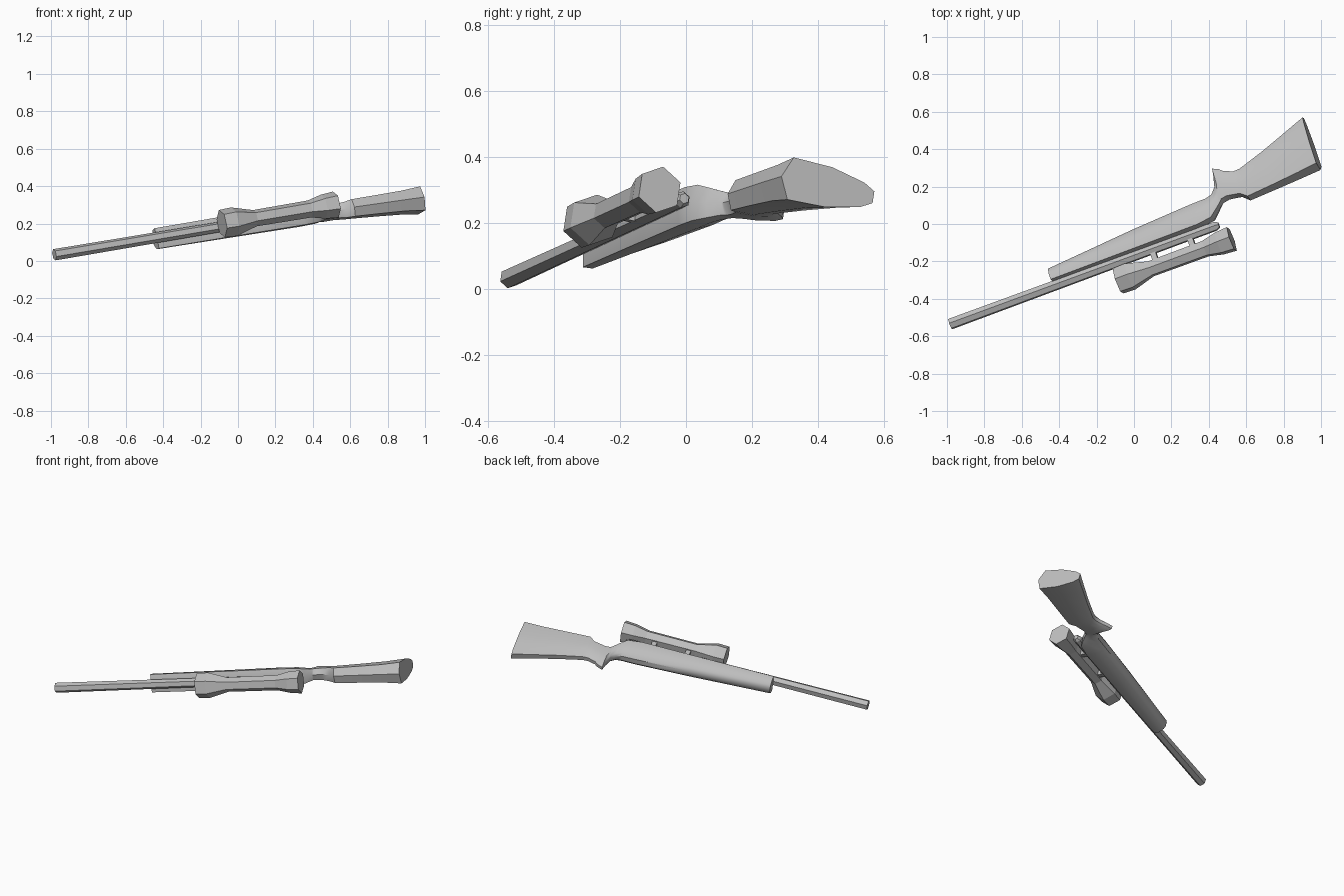
import bpy, bmesh, math
from mathutils import Vector

cube = bpy.data.objects.get("Cube")
if cube:
    bpy.data.objects.remove(cube, do_unlink=True)

# Tilted frame: along the barrel, towards the scope, and sideways
ORIGIN = Vector((-0.982, -0.535, 0.033))
ALONG = Vector((0.927, 0.342, 0.156)).normalized()
UP = Vector((0.31, -0.925, 0.21))
UP = (UP - ALONG * UP.dot(ALONG)).normalized()
SIDE = UP.cross(ALONG)

grey = bpy.data.materials.new("plain_grey")
grey.use_nodes = True
colour = (0.52, 0.52, 0.52, 1)
grey.diffuse_color = colour
grey.node_tree.nodes["Principled BSDF"].inputs["Base Color"].default_value = colour


def place(t, v, w):
    return ORIGIN + ALONG * t + UP * v + SIDE * w


def loft(name, rings, smooth=None):
    """Skin a list of equal-length rings of (t, v, w) points and cap the ends."""
    bm = bmesh.new()
    loops = [[bm.verts.new(place(*p)) for p in ring] for ring in rings]
    n = len(loops[0])
    for a, b in zip(loops, loops[1:]):
        for i in range(n):
            j = (i + 1) % n
            bm.faces.new((a[i], a[j], b[j], b[i]))
    bm.faces.new(loops[0])
    bm.faces.new(loops[-1][::-1])
    bmesh.ops.recalc_face_normals(bm, faces=bm.faces)
    mesh = bpy.data.meshes.new(name)
    bm.to_mesh(mesh)
    bm.free()
    mesh.materials.append(grey)
    obj = bpy.data.objects.new(name, mesh)
    bpy.context.collection.objects.link(obj)
    if smooth:
        bpy.ops.object.select_all(action='DESELECT')
        obj.select_set(True)
        bpy.context.view_layer.objects.active = obj
        bpy.ops.object.shade_smooth_by_angle(angle=math.radians(smooth))
    return obj


def hexagon_tube(name, axis_v, profile):
    """Six-sided turned part; profile is (t, radius)."""
    angles = [math.radians(60 * i) for i in range(6)]
    loft(name, [[(t, axis_v + r * math.sin(a), r * math.cos(a)) for a in angles]
                for t, r in profile])


def stock_ring(t, top, bottom, half, shift):
    """Flat-shouldered, rounded-belly section."""
    h = top - bottom
    side = [(1.0, 0.90), (0.95, 0.48), (0.58, 0.12), (0.28, 0.0)]
    shape = [(0, 1.0)] + side + [(-w, k) for w, k in reversed(side)]
    return [(t, bottom + k * h, shift + w * half) for w, k in shape]


# Barrel
hexagon_tube("barrel", 0, [(0, 0.031), (1.53, 0.026), (1.55, 0.016)])

# Scope with flared ends
hexagon_tube("scope", 0.096, [(0.935, 0.076), (1.005, 0.079), (1.125, 0.045),
                              (1.44, 0.047), (1.52, 0.066), (1.592, 0.072)])

# Scope mounts
for name, t in (("front_mount", 1.165), ("rear_mount", 1.38)):
    corners = [(-0.015, -0.016), (0.015, -0.016), (0.015, 0.016), (-0.015, 0.016)]
    loft(name, [[(t + a, v, w) for a, w in corners] for v in (0.01, 0.075)])

# Stock: t, top, bottom, half width, sideways shift
sections = [
    (0.600, -0.020, -0.096, 0.056, 0),
    (1.108, -0.018, -0.137, 0.058, 0),
    (1.440, -0.018, -0.156, 0.060, 0),
    (1.528, -0.030, -0.158, 0.056, 0),
    (1.565, -0.065, -0.168, 0.046, 0),
    (1.592, -0.090, -0.200, 0.038, 0),
    (1.606, -0.100, -0.262, 0.035, 0),
    (1.612, -0.104, -0.300, 0.035, 0),
    (1.645, -0.110, -0.285, 0.036, 0),
    (1.667, -0.108, -0.265, 0.038, 0),
    (1.717, -0.100, -0.246, 0.043, -0.003),
    (1.753, -0.067, -0.248, 0.047, -0.004),
    (1.900, -0.075, -0.295, 0.051, -0.006),
    (2.050, -0.084, -0.350, 0.056, -0.008),
    (2.164, -0.092, -0.392, 0.066, -0.010),
]
loft("stock", [stock_ring(*s) for s in sections], smooth=40)
